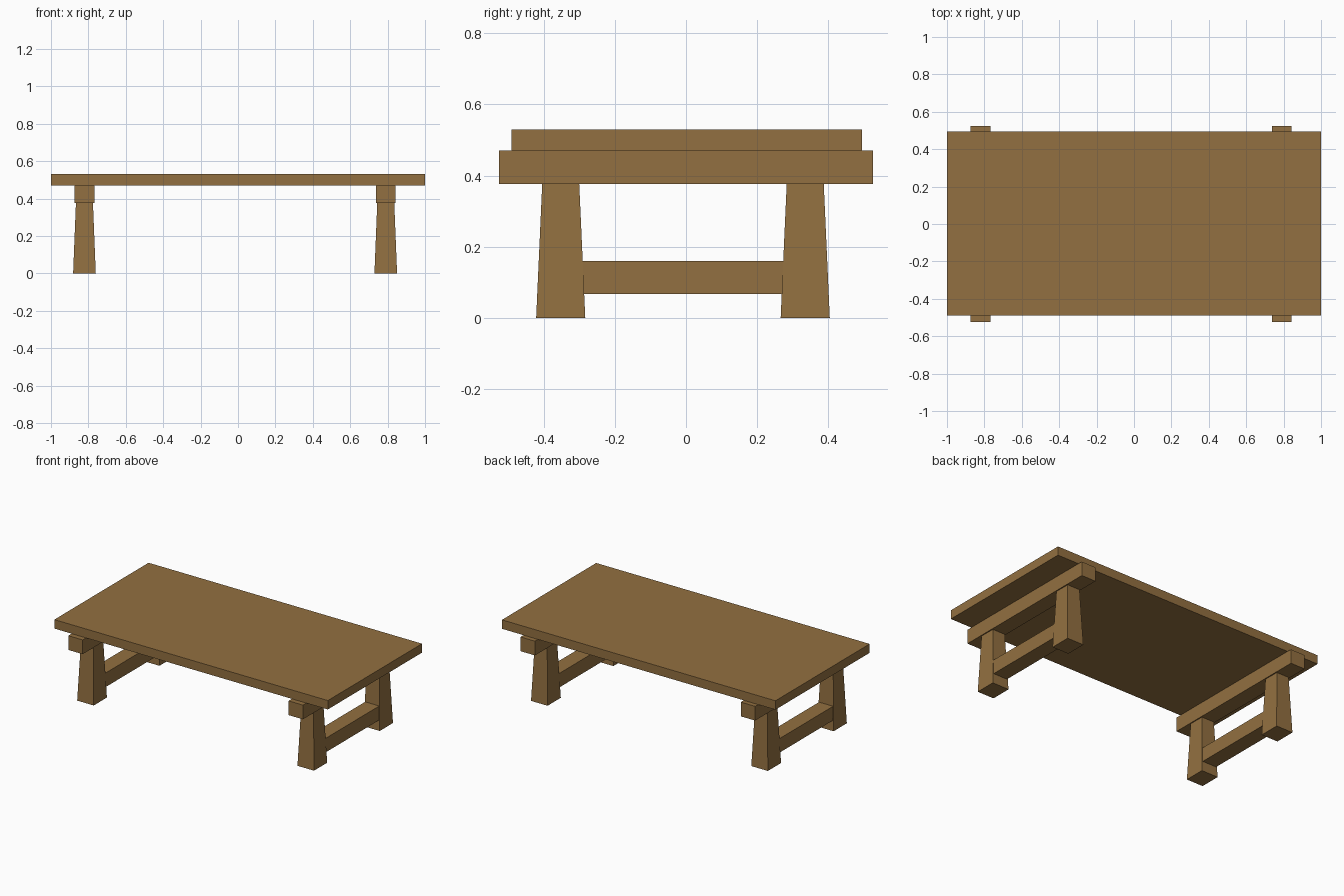
import bpy

if "Cube" in bpy.data.objects:
    bpy.data.objects.remove(bpy.data.objects["Cube"])

wood = bpy.data.materials.new("brown wood")
wood.diffuse_color = (0.29, 0.162, 0.052, 1)
wood.use_nodes = True
wood.node_tree.nodes["Principled BSDF"].inputs["Base Color"].default_value = wood.diffuse_color


def tapered_box(name, x, y, z0, z1, bottom, top):
    """Box centred at x, y with (width, depth) given at its bottom and top."""
    verts = [(x + sx * w / 2, y + sy * d / 2, z)
             for z, (w, d) in ((z0, bottom), (z1, top))
             for sx, sy in ((-1, -1), (1, -1), (1, 1), (-1, 1))]
    sides = [(i, (i + 1) % 4, (i + 1) % 4 + 4, i + 4) for i in range(4)]
    mesh = bpy.data.meshes.new(name)
    mesh.from_pydata(verts, [], [(3, 2, 1, 0), (4, 5, 6, 7)] + sides)
    mesh.materials.append(wood)
    obj = bpy.data.objects.new(name, mesh)
    bpy.context.collection.objects.link(obj)
    return obj


def box(name, x, y, z0, z1, size):
    return tapered_box(name, x, y, z0, z1, size, size)


# Tabletop slab
box("tabletop", 0, 0.002, 0.471, 0.53, (2.0, 0.984))

# Two trestles: upper beam, lower stretcher and a pair of tapered legs
for side, x in (("left", -0.821), ("right", 0.79)):
    box(side + "_beam", x, 0, 0.377, 0.471, (0.105, 1.05))
    box(side + "_stretcher", x, -0.008, 0.067, 0.16, (0.103, 0.62))
    for end, y in (("front", -0.352), ("back", 0.335)):
        tapered_box(f"{side}_{end}_leg", x, y, 0, 0.377,
                    (0.121, 0.138), (0.091, 0.104))
